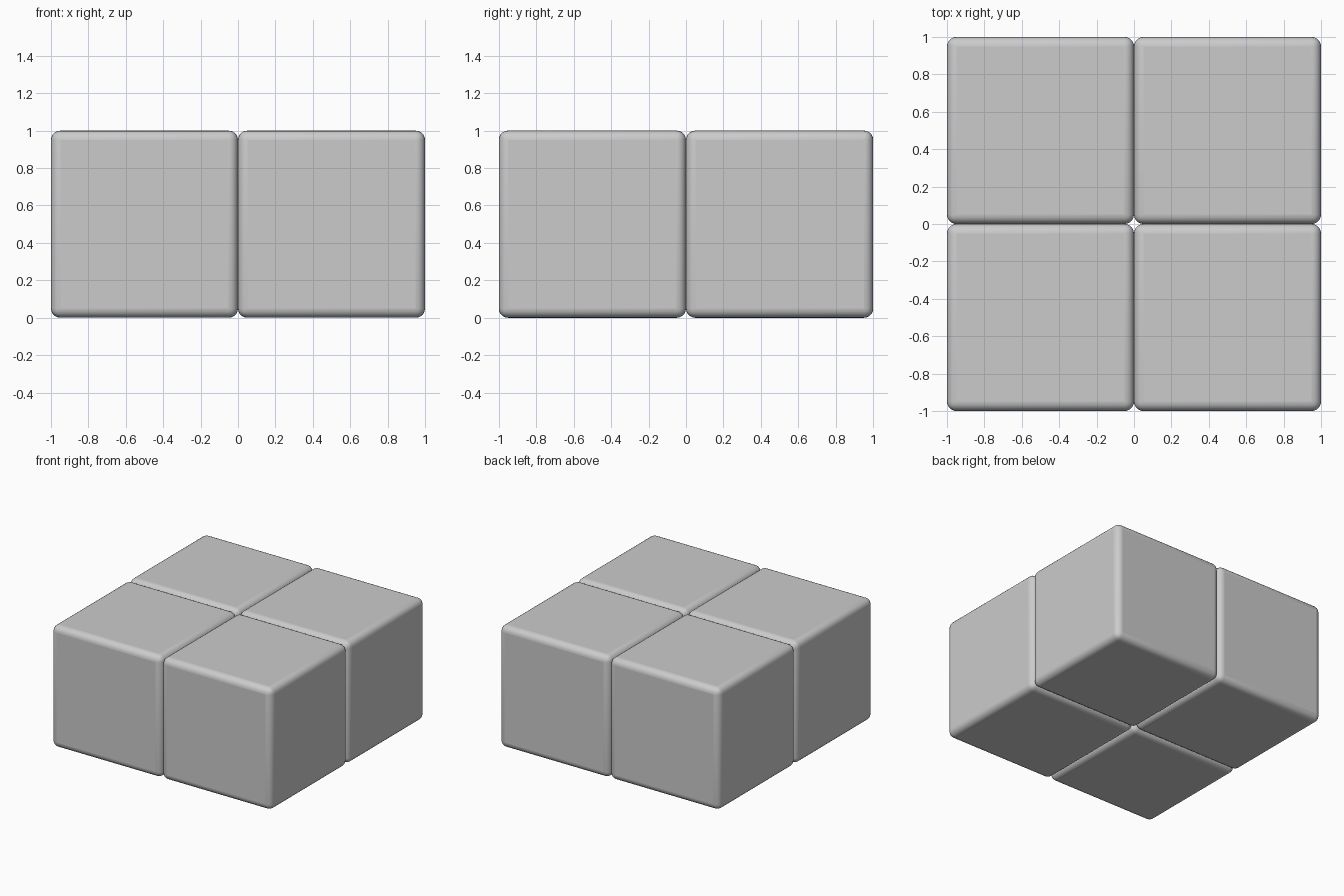
import bpy
from math import radians

if "Cube" in bpy.data.objects:
    bpy.data.objects.remove(bpy.data.objects["Cube"])

SIZE = 1.0      # edge length of one block
RADIUS = 0.05   # rounding of its edges


def rounded_block(name, x, y):
    bpy.ops.mesh.primitive_cube_add(size=SIZE, location=(x, y, SIZE / 2))
    block = bpy.context.object
    block.name = name
    bevel = block.modifiers.new("rounded_edges", 'BEVEL')
    bevel.width = RADIUS
    bevel.segments = 5
    bpy.ops.object.shade_smooth_by_angle(angle=radians(30))
    return block


# Two by two grid of touching rounded blocks
for side_y, y in (("front", -SIZE / 2), ("back", SIZE / 2)):
    for side_x, x in (("left", -SIZE / 2), ("right", SIZE / 2)):
        rounded_block(f"block_{side_y}_{side_x}", x, y)
